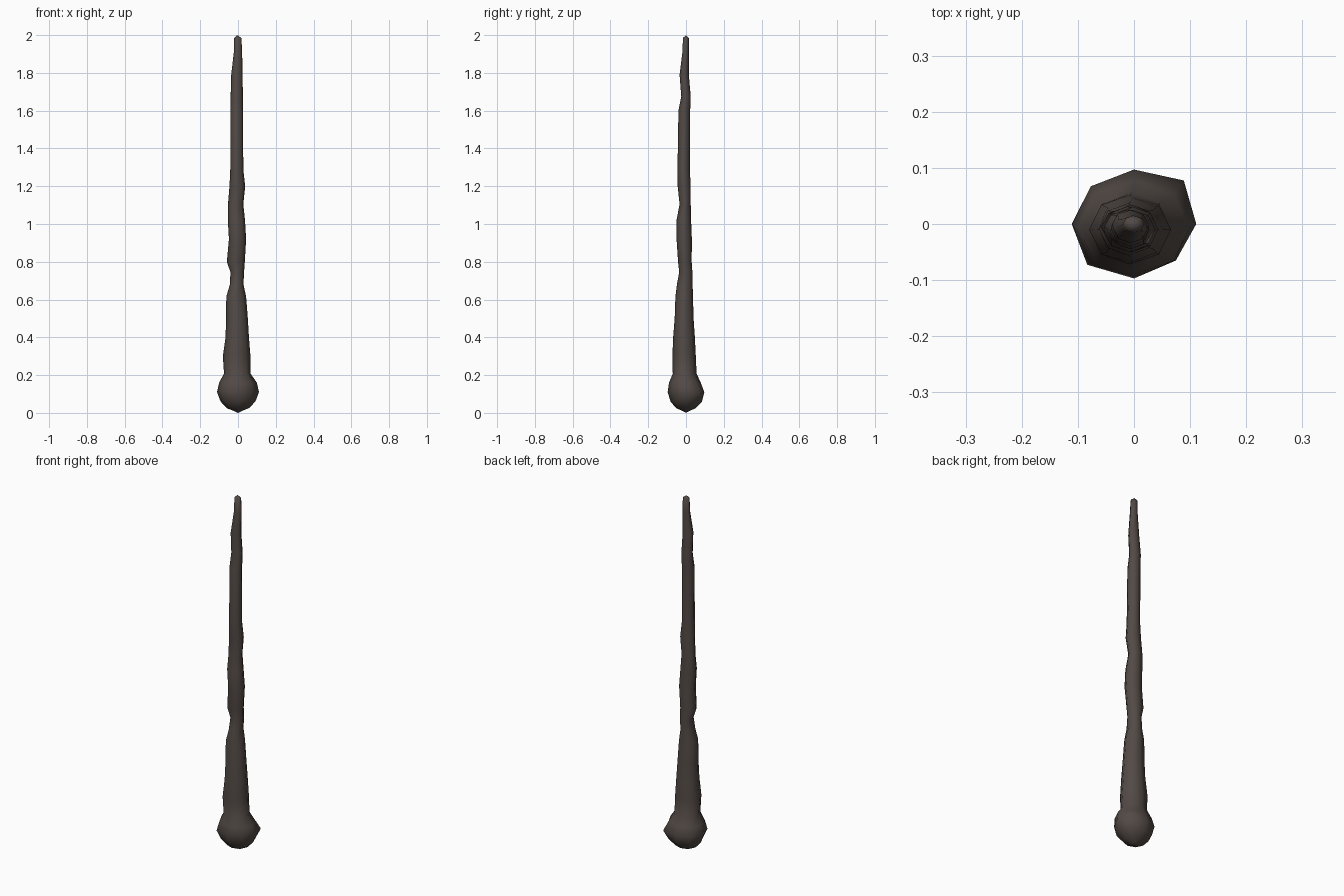
import bpy, bmesh, math

# Shaft and knob cross-sections: height, x min, x max, y min, y max
rings = [
    (0.010, -.020, .020, -.018, .018),
    (0.025, -.060, .058, -.052, .052),
    (0.060, -.092, .092, -.082, .085),
    (0.110, -.111, .111, -.097, .097),
    (0.160, -.100, .100, -.090, .078),
    (0.208, -.074, .066, -.070, .056),
    (0.300, -.080, .066, -.072, .052),
    (0.400, -.066, .058, -.068, .047),
    (0.500, -.063, .052, -.060, .040),
    (0.615, -.062, .043, -.056, .037),
    (0.680, -.043, .029, -.048, .035),
    (0.745, -.040, .032, -.036, .034),
    (0.800, -.059, .036, -.042, .030),
    (0.920, -.048, .043, -.050, .031),
    (1.020, -.054, .037, -.050, .027),
    (1.105, -.053, .028, -.034, .025),
    (1.200, -.045, .038, -.044, .025),
    (1.290, -.041, .028, -.045, .020),
    (1.600, -.041, .027, -.040, .022),
    (1.675, -.039, .026, -.025, .025),
    (1.790, -.036, .024, -.034, .015),
    (1.910, -.022, .022, -.019, .015),
    (1.985, -.020, .018, -.016, .015),
]
SIDES = 8

bm = bmesh.new()
loops = []
for z, x0, x1, y0, y1 in rings:
    loop = []
    for i in range(SIDES):
        a = 2 * math.pi * i / SIDES
        k = 1.0
        if 0.1 < z < 0.12:          # uneven lumps round the knob
            k = {1: 1.13, 3: 0.98, 5: 1.06, 7: 0.95}.get(i, 1.0)
        loop.append(bm.verts.new(((x0 + x1) / 2 + k * (x1 - x0) / 2 * math.cos(a),
                                  (y0 + y1) / 2 + k * (y1 - y0) / 2 * math.sin(a), z)))
    loops.append(loop)
for lo, hi in zip(loops, loops[1:]):
    for i in range(SIDES):
        j = (i + 1) % SIDES
        bm.faces.new((lo[i], lo[j], hi[j], hi[i]))

# Pointed tip and rounded base
tip = bm.verts.new((-0.003, 0, 2.0))
base = bm.verts.new((0, 0, 0))
for i in range(SIDES):
    j = (i + 1) % SIDES
    bm.faces.new((loops[-1][i], loops[-1][j], tip))
    bm.faces.new((loops[0][j], loops[0][i], base))
for f in bm.faces:
    f.smooth = True
bmesh.ops.recalc_face_normals(bm, faces=bm.faces)

mesh = bpy.data.meshes.new("knobbed_stick")
bm.to_mesh(mesh)
bm.free()
stick = bpy.data.objects.new("knobbed_stick", mesh)
bpy.context.collection.objects.link(stick)

# Dark brown wood
wood = bpy.data.materials.new("dark brown wood")
wood.diffuse_color = (0.085, 0.068, 0.060, 1)
mesh.materials.append(wood)
